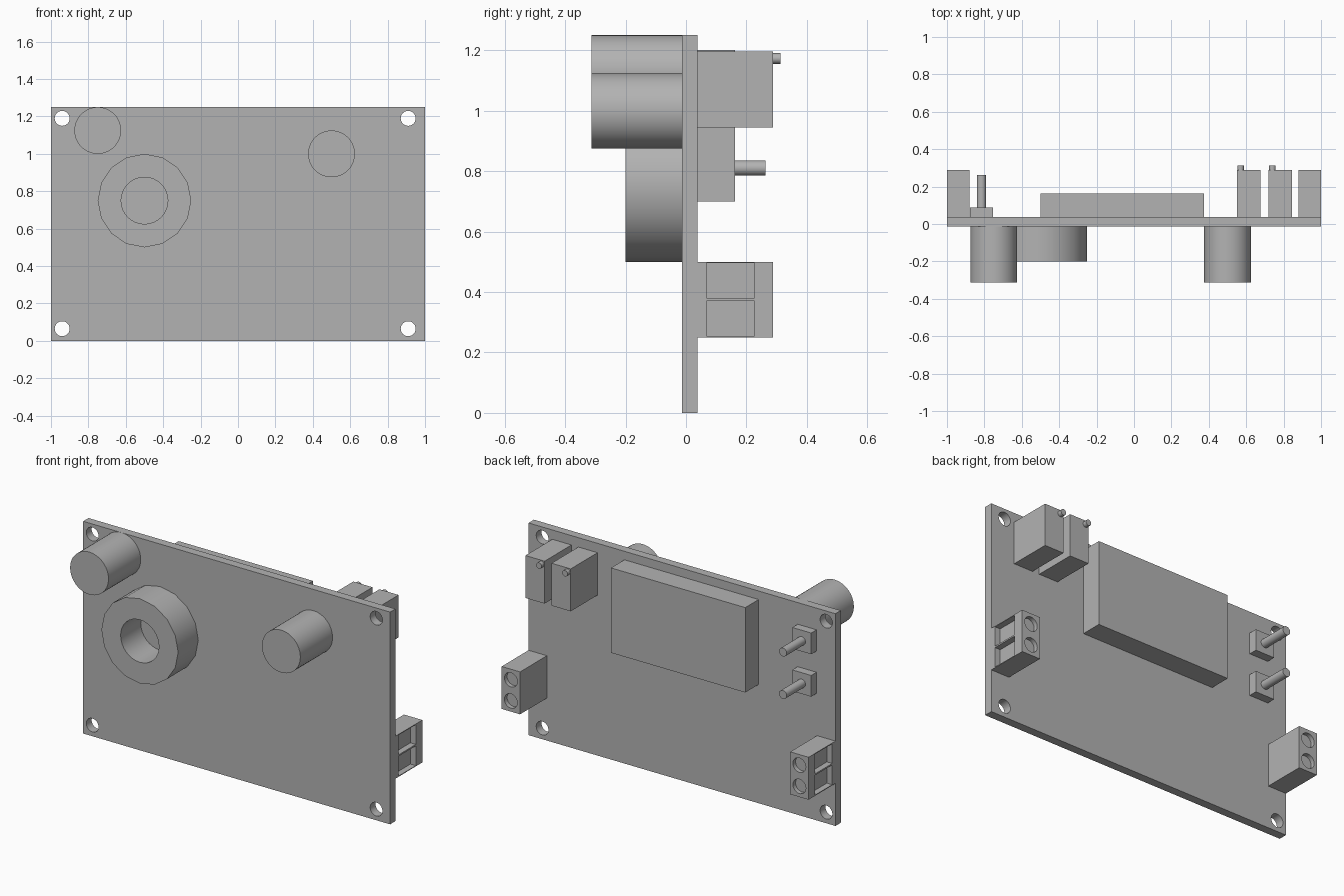
import bpy
from mathutils import Matrix
from math import pi

default = bpy.data.objects.get("Cube")
if default:
    bpy.data.objects.remove(default, do_unlink=True)

GREY = (0.45, 0.45, 0.45, 1.0)
mat = bpy.data.materials.new("plain grey")
mat.use_nodes = True
mat.diffuse_color = GREY
mat.node_tree.nodes["Principled BSDF"].inputs["Base Color"].default_value = GREY

FRONT, BACK = -0.0125, 0.0375  # faces of the circuit board


def box(name, x0, x1, y0, y1, z0, z1):
    bpy.ops.mesh.primitive_cube_add(size=1)
    ob = bpy.context.object
    ob.name = name
    centre = Matrix.Translation(((x0 + x1) / 2, (y0 + y1) / 2, (z0 + z1) / 2))
    ob.data.transform(centre @ Matrix.Diagonal((x1 - x0, y1 - y0, z1 - z0, 1)))
    ob.data.materials.append(mat)
    return ob


def rod(name, x, z, r, y0, y1, sides=48):
    """Cylinder running along y."""
    bpy.ops.mesh.primitive_cylinder_add(vertices=sides, radius=r, depth=y1 - y0)
    ob = bpy.context.object
    ob.name = name
    ob.data.transform(Matrix.Translation((x, (y0 + y1) / 2, z)) @ Matrix.Rotation(pi / 2, 4, 'X'))
    ob.data.materials.append(mat)
    bpy.ops.object.shade_smooth_by_angle()
    return ob


def cut(ob, cutters):
    """Subtract the cutters from the object and remove them."""
    for c in cutters:
        mod = ob.modifiers.new("cut", 'BOOLEAN')
        mod.operation = 'DIFFERENCE'
        mod.solver = 'EXACT'
        mod.object = c
        bpy.context.view_layer.objects.active = ob
        bpy.ops.object.modifier_apply(modifier=mod.name)
        bpy.data.objects.remove(c, do_unlink=True)
    bpy.ops.object.select_all(action='DESELECT')
    ob.select_set(True)
    bpy.context.view_layer.objects.active = ob
    bpy.ops.object.shade_smooth_by_angle()


# Board with four mounting holes
board = box("board", -1, 1, FRONT, BACK, 0, 1.25)
cut(board, [rod("hole", x, z, 0.04, -0.1, 0.1, 32)
            for x in (-0.94, 0.91) for z in (0.065, 1.19)])

# Front: two capacitors and a ring coil
rod("capacitor_right", -0.75, 1.125, 0.125, -0.3125, FRONT)
rod("capacitor_left", 0.5, 1.0, 0.125, -0.3125, FRONT)
coil = rod("ring_coil", -0.5, 0.75, 0.25, -0.2, FRONT, 16)
cut(coil, [rod("hole", -0.5, 0.75, 0.125, -0.3, 0.1, 32)])

# Back: display block
box("display", -0.5, 0.375, BACK, 0.1625, 0.7, 1.2)

# Trimmers with a small adjusting screw
for i, x in enumerate((0.55, 0.72), 1):
    box(f"trimmer_{i}", x, x + 0.125, BACK, 0.2875, 0.945, 1.195)
    rod(f"trimmer_screw_{i}", x + 0.02, 1.1725, 0.0175, 0.2875, 0.3125, 24)

# Push buttons
for i, z in enumerate((0.81, 1.06), 1):
    box(f"button_base_{i}", -0.877, -0.754, BACK, 0.0875, z - 0.0625, z + 0.0625)
    rod(f"button_stem_{i}", -0.815, z, 0.025, 0.0875, 0.2625, 32)

# Screw terminals: wire openings face outward, screw holes face back
for side, name in ((1, "left"), (-1, "right")):
    def span(a, b):
        return sorted((side * a, side * b))
    block = box(f"terminal_{name}", *span(0.88, 1), BACK, 0.2875, 0.25, 0.5)
    cutters = []
    for z in (0.3125, 0.4375):
        cutters.append(box("opening", *span(0.965, 1.1), 0.0675, 0.2265, z - 0.058, z + 0.058))
        cutters.append(rod("hole", side * 0.94, z, 0.042, 0.2625, 0.35, 32))
    cut(block, cutters)
